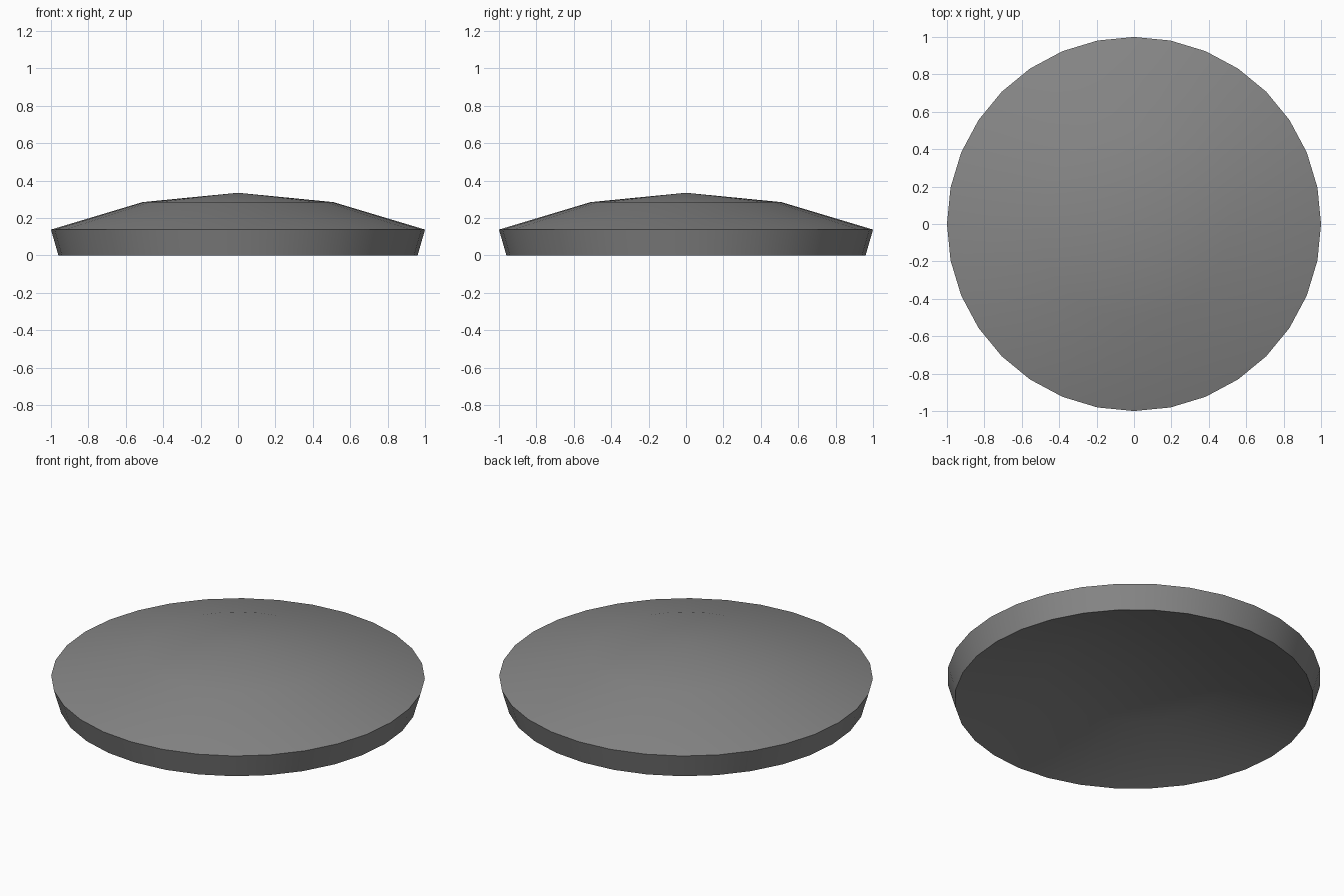
import bpy, bmesh, math

if "Cube" in bpy.data.objects:
    bpy.data.objects.remove(bpy.data.objects["Cube"])

SIDES = 32
# Profile (radius, height): domed top, flared rim, hollowed underside
TOP = 0.335
RINGS = [(0.51, 0.285), (1.0, 0.138), (0.96, 0.0), (0.49, 0.145)]
UNDER = 0.195


def ring(bm, r, z):
    return [bm.verts.new((r * math.cos(2 * math.pi * i / SIDES),
                          r * math.sin(2 * math.pi * i / SIDES), z))
            for i in range(SIDES)]


# Domed lid lathed from the profile
bm = bmesh.new()
loops = [ring(bm, r, z) for r, z in RINGS]
top = bm.verts.new((0, 0, TOP))
under = bm.verts.new((0, 0, UNDER))
for i in range(SIDES):
    j = (i + 1) % SIDES
    bm.faces.new((top, loops[0][i], loops[0][j]))
    for a, b in zip(loops, loops[1:]):
        bm.faces.new((a[i], b[i], b[j], a[j]))
    bm.faces.new((loops[-1][i], under, loops[-1][j]))
bmesh.ops.recalc_face_normals(bm, faces=bm.faces)

mesh = bpy.data.meshes.new("domed_lid")
bm.to_mesh(mesh)
bm.free()
lid = bpy.data.objects.new("domed_lid", mesh)
bpy.context.collection.objects.link(lid)

# Dark grey finish
dark = bpy.data.materials.new("dark_grey")
dark.diffuse_color = (0.24, 0.24, 0.24, 1)
dark.use_nodes = True
dark.node_tree.nodes["Principled BSDF"].inputs["Base Color"].default_value = dark.diffuse_color
mesh.materials.append(dark)

# Smooth dome and rim, sharp edge between them
bpy.context.view_layer.objects.active = lid
lid.select_set(True)
bpy.ops.object.shade_smooth_by_angle(angle=math.radians(30))
